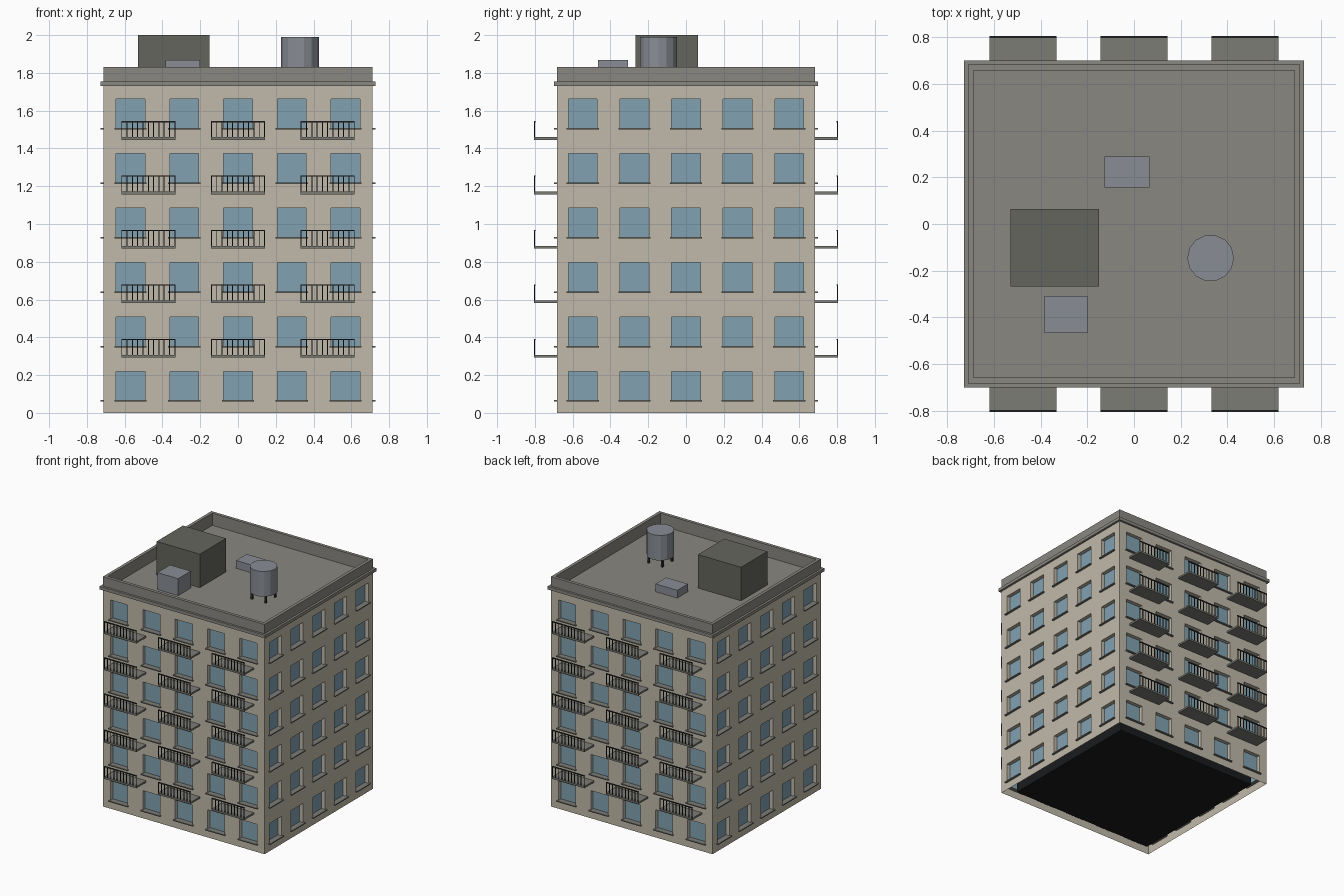
import bpy, bmesh, math
from mathutils import Matrix, Vector

if "Cube" in bpy.data.objects:
    bpy.data.objects.remove(bpy.data.objects["Cube"])

HX, HY = 0.712, 0.683          # half size of the block
ROWS, COLS = 6, 5
FLOOR = 1.73 / ROWS
TOP = 1.73
WIN_W, WIN_Z0, WIN_Z1, REVEAL = 0.152, 0.064, 0.22, 0.03


def mat(name, r, g, b):
    m = bpy.data.materials.new(name)
    m.diffuse_color = (r, g, b, 1)
    m.use_nodes = True
    m.node_tree.nodes["Principled BSDF"].inputs["Base Color"].default_value = m.diffuse_color
    return m


WALL = mat("wall", 0.53, 0.49, 0.40)
ROOF = mat("roof", 0.25, 0.245, 0.22)
GLASS = mat("glass", 0.22, 0.36, 0.44)
DARK = mat("dark_interior", 0.01, 0.011, 0.012)
TRIM = mat("trim", 0.20, 0.20, 0.18)
IRON = mat("iron", 0.03, 0.03, 0.03)
HUT = mat("hut", 0.13, 0.13, 0.11)
METAL = mat("metal", 0.25, 0.27, 0.30)


def finish(name, bm, material):
    me = bpy.data.meshes.new(name)
    bm.to_mesh(me)
    bm.free()
    me.materials.append(material)
    ob = bpy.data.objects.new(name, me)
    bpy.context.collection.objects.link(ob)
    return ob


def add_box(bm, lo, hi, m=Matrix()):
    lo, hi = Vector(lo), Vector(hi)
    bmesh.ops.create_cube(bm, size=1, matrix=m @ Matrix.Translation((lo + hi) / 2)
                          @ Matrix.Diagonal((*(hi - lo), 1)))


def box(name, lo, hi, material):
    bm = bmesh.new()
    add_box(bm, lo, hi)
    return finish(name, bm, material)


def ring(name, ox, oy, ix, iy, z0, z1, material):
    # rectangular frame running round the roof edge
    bm = bmesh.new()
    loops = [[bm.verts.new((sx * x, sy * y, z)) for sx, sy in ((-1, -1), (1, -1), (1, 1), (-1, 1))]
             for x, y, z in ((ox, oy, z0), (ox, oy, z1), (ix, iy, z1), (ix, iy, z0))]
    for a in range(4):
        for i in range(4):
            p, q, j = loops[a], loops[(a + 1) % 4], (i + 1) % 4
            bm.faces.new((p[i], p[j], q[j], q[i]))
    return finish(name, bm, material)


# Facade frames: local x along the wall, local -y outwards, local y = 0 on the wall
SIDES = []
for k in range(4):
    half, dist = (HX, HY) if k % 2 == 0 else (HY, HX)
    SIDES.append((Matrix.Rotation(k * math.pi / 2, 4, 'Z') @ Matrix.Translation((0, -dist, 0)), half))

walls, panes, sills = bmesh.new(), bmesh.new(), bmesh.new()


def quad(bm, m, *pts):
    bm.faces.new([bm.verts.new(m @ Vector(p)) for p in pts])


for m, half in SIDES:
    cw = 2 * half / COLS
    for c in range(COLS):
        for r in range(ROWS):
            xa, za = -half + c * cw, r * FLOOR
            xm = xa + cw / 2
            w = WIN_W / 2
            cell = [(xa, za), (xa + cw, za), (xa + cw, za + FLOOR), (xa, za + FLOOR)]
            hole = [(xm - w, za + WIN_Z0), (xm + w, za + WIN_Z0),
                    (xm + w, za + WIN_Z1), (xm - w, za + WIN_Z1)]
            for i in range(4):
                j = (i + 1) % 4
                (ax, az), (bx, bz), (cx, cz), (dx, dz) = cell[i], cell[j], hole[j], hole[i]
                quad(walls, m, (ax, 0, az), (bx, 0, bz), (cx, 0, cz), (dx, 0, dz))
                quad(walls, m, (dx, 0, dz), (cx, 0, cz), (cx, REVEAL, cz), (dx, REVEAL, dz))
            quad(panes, m, *[(x, REVEAL, z) for x, z in hole])
            add_box(sills, (xm - 0.085, -0.015, za + 0.059), (xm + 0.085, REVEAL, za + 0.067), m)
bmesh.ops.remove_doubles(walls, verts=walls.verts, dist=1e-5)
finish("walls", walls, WALL)
finish("window_glass", panes, GLASS)
finish("window_sills", sills, TRIM)
box("interior_core", (-HX + 0.08, -HY + 0.08, 0), (HX - 0.08, HY - 0.08, TOP - 0.02), DARK)

# Balconies on the front and back
slabs, rails = bmesh.new(), bmesh.new()
BW, OUT, BARS = 0.143, 0.122, 11
for m, half in (SIDES[0], SIDES[2]):
    for x in (-0.475, 0, 0.475):
        for r in range(1, ROWS):
            z = r * FLOOR + 0.004
            add_box(slabs, (x - BW, -OUT, z), (x + BW, 0, z + 0.014), m)
            add_box(rails, (x - BW, -OUT, z + 0.093), (x + BW, -OUT + 0.008, z + 0.100), m)
            for b in range(BARS):
                bx = x + (b / (BARS - 1) * 2 - 1) * (BW - 0.0025)
                add_box(rails, (bx - 0.0025, -OUT, z + 0.014), (bx + 0.0025, -OUT + 0.005, z + 0.093), m)
finish("balcony_slabs", slabs, TRIM)
finish("balcony_railings", rails, IRON)

# Roof deck, cornice and parapet
box("roof_deck", (-0.70, -0.67, TOP - 0.015), (0.70, 0.67, TOP + 0.003), ROOF)
ring("cornice", 0.729, 0.70, 0.69, 0.661, TOP, 1.755, ROOF)
ring("parapet", HX, HY, 0.687, 0.658, TOP + 0.001, 1.83, ROOF)

# Rooftop equipment
box("stair_hut", (-0.53, -0.267, TOP), (-0.15, 0.064, 2.0), HUT)
box("vent_unit_low", (-0.126, 0.156, TOP), (0.066, 0.29, 1.795), METAL)
box("vent_unit_tall", (-0.383, -0.467, TOP), (-0.20, -0.308, 1.868), METAL)

TX, TY = 0.328, -0.146
tank = bmesh.new()
bmesh.ops.create_cone(tank, cap_ends=True, segments=14, radius1=0.10, radius2=0.10, depth=0.20,
                      matrix=Matrix.Translation((TX, TY, 1.89)) @ Matrix.Rotation(math.pi / 2, 4, 'Z'))
finish("water_tank", tank, METAL)
legs = bmesh.new()
for sx in (-1, 1):
    for sy in (-1, 1):
        x, y = TX + sx * 0.06, TY + sy * 0.06
        add_box(legs, (x - 0.007, y - 0.007, TOP), (x + 0.007, y + 0.007, 1.80))
finish("tank_legs", legs, IRON)
